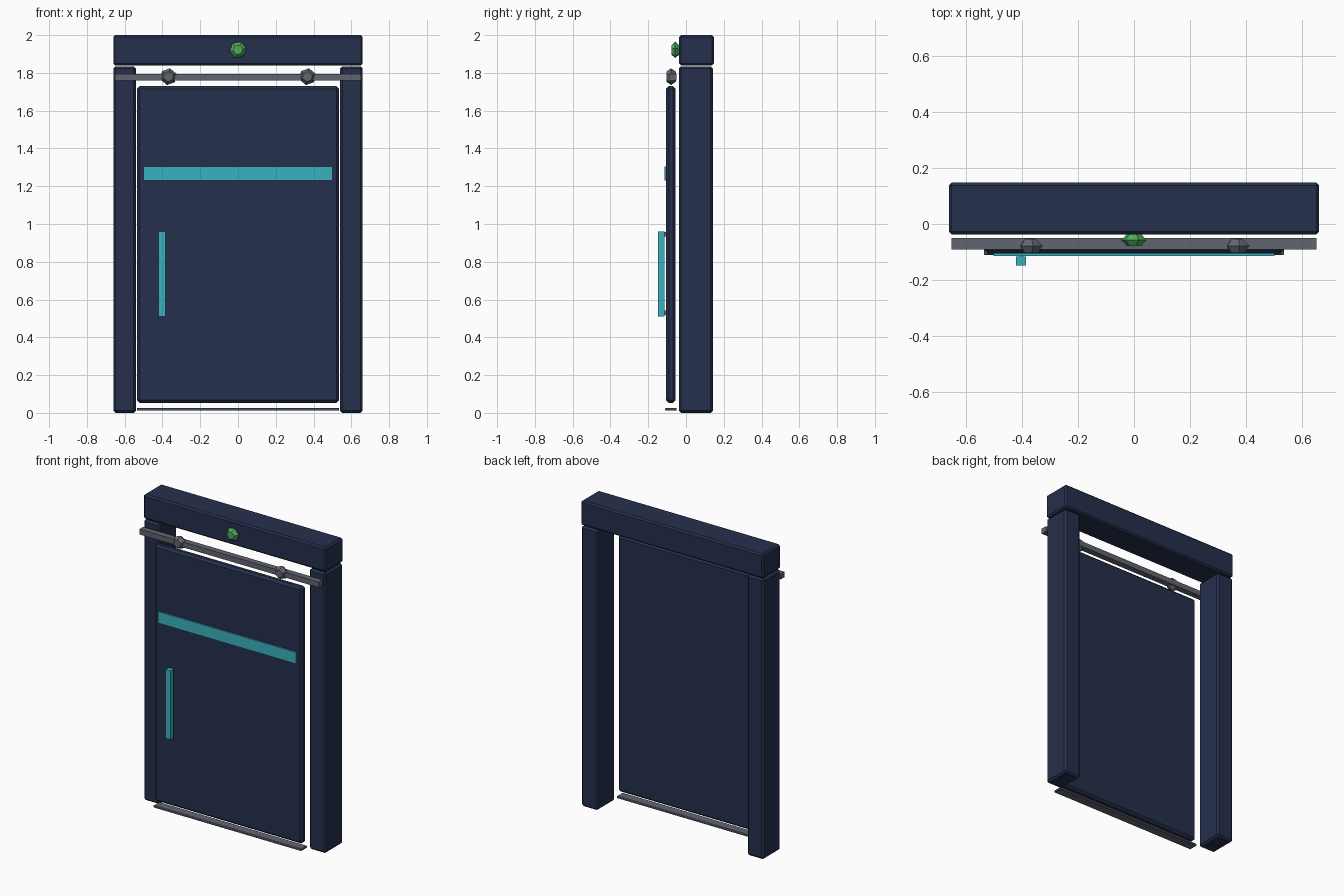
import bpy, bmesh, math
from mathutils import Matrix

if "Cube" in bpy.data.objects:
    bpy.data.objects.remove(bpy.data.objects["Cube"])


def material(name, rgb):
    m = bpy.data.materials.new(name)
    m.diffuse_color = (*rgb, 1)
    m.use_nodes = True
    m.node_tree.nodes["Principled BSDF"].inputs["Base Color"].default_value = m.diffuse_color
    return m


NAVY = material("navy", (0.019, 0.029, 0.074))
TEAL = material("teal", (0.042, 0.44, 0.52))
GREEN = material("green", (0.08, 0.41, 0.11))
STEEL = material("steel", (0.12, 0.13, 0.16))


def finish(name, bm, mat):
    bmesh.ops.recalc_face_normals(bm, faces=bm.faces)
    me = bpy.data.meshes.new(name)
    bm.to_mesh(me)
    bm.free()
    me.materials.append(mat)
    ob = bpy.data.objects.new(name, me)
    bpy.context.collection.objects.link(ob)
    return ob


def box(name, x, y, z, mat, bevel=0):
    """Chamfered box from (min, max) ranges."""
    bm = bmesh.new()
    size = [b - a for a, b in (x, y, z)]
    mid = [(a + b) / 2 for a, b in (x, y, z)]
    bmesh.ops.create_cube(bm, size=1, matrix=Matrix.Translation(mid) @ Matrix.Diagonal((*size, 1)))
    if bevel:
        bmesh.ops.bevel(bm, geom=bm.edges[:], offset=bevel, segments=1, affect='EDGES')
    return finish(name, bm, mat)


def barrel(name, centre, mat, radius, end_radius, depth, sides=6, turn=0.0):
    """Faceted disc along y, widest in the middle."""
    bm = bmesh.new()
    cx, cy, cz = centre
    rings = []
    for dy, r in ((-depth / 2, end_radius), (0, radius), (depth / 2, end_radius)):
        rings.append([bm.verts.new((cx + r * math.cos(turn + math.tau * i / sides), cy + dy,
                                    cz + r * math.sin(turn + math.tau * i / sides)))
                      for i in range(sides)])
    for a, b in zip(rings, rings[1:]):
        for i in range(sides):
            j = (i + 1) % sides
            bm.faces.new((a[i], a[j], b[j], b[i]))
    bm.faces.new(rings[0])
    bm.faces.new(rings[-1])
    return finish(name, bm, mat)


# Frame
for side, s in (("left", -1), ("right", 1)):
    box(side + "_post", sorted((s * 0.54, s * 0.66)), (-0.038, 0.143), (0, 1.835), NAVY, 0.012)
box("lintel", (-0.66, 0.66), (-0.037, 0.147), (1.84, 2.0), NAVY, 0.01)

# Sliding door panel with stripe
box("door_panel", (-0.535, 0.535), (-0.105, -0.056), (0.053, 1.73), NAVY, 0.014)
box("door_stripe", (-0.5, 0.5), (-0.114, -0.103), (1.23, 1.305), TEAL)

# Pull handle and its standoffs
box("handle_bar", (-0.42, -0.385), (-0.147, -0.115), (0.51, 0.96), TEAL)
for name, z in (("lower", 0.53), ("upper", 0.945)):
    box(name + "_handle_standoff", (-0.412, -0.393), (-0.12, -0.104), (z - 0.012, z + 0.012), STEEL)

# Top rail, rollers and floor track
box("top_rail", (-0.65, 0.65), (-0.09, -0.05), (1.76, 1.795), STEEL)
for side, s in (("left", -1), ("right", 1)):
    barrel(side + "_roller", (s * 0.368, -0.079, 1.78), STEEL, 0.045, 0.027, 0.05, turn=math.radians(80))
box("floor_track", (-0.535, 0.535), (-0.11, -0.05), (0.012, 0.027), STEEL, 0.003)

# Status lamp on the lintel
barrel("status_lamp", (0, -0.057, 1.922), GREEN, 0.046, 0.026, 0.042, turn=math.radians(10))
